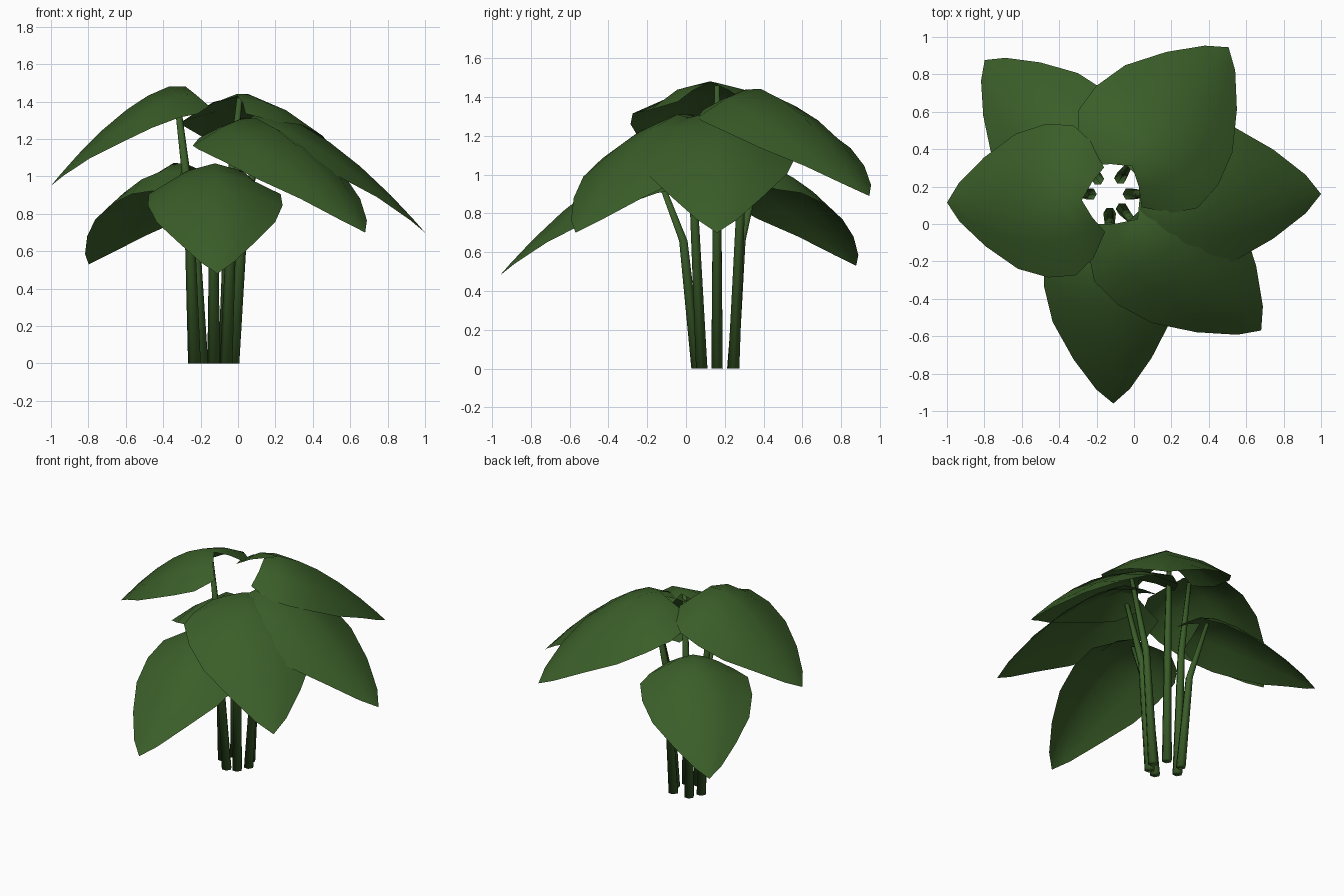
import bpy, bmesh, math
from mathutils import Vector

if "Cube" in bpy.data.objects:
    bpy.data.objects.remove(bpy.data.objects["Cube"])

green = bpy.data.materials.new("leaf green")
green.diffuse_color = (0.043, 0.112, 0.022, 1)
green.use_nodes = True
green.node_tree.nodes["Principled BSDF"].inputs["Base Color"].default_value = green.diffuse_color

CX, CY = -0.13, 0.16
# spine position, edge position (fraction of length), edge half width (fraction)
ROWS = [(.11, -.04, .42), (.22, .04, .76), (.36, .16, .98), (.50, .34, 1.0),
        (.66, .54, .88), (.82, .75, .58), (.94, .92, .25), (1, 1, 0)]


def make_object(name, bm):
    me = bpy.data.meshes.new(name)
    bm.to_mesh(me)
    bm.free()
    me.materials.append(green)
    for p in me.polygons:
        p.use_smooth = True
    ob = bpy.data.objects.new(name, me)
    bpy.context.collection.objects.link(ob)
    return ob


def place(angle, r, side, z, cy):
    a = math.radians(angle)
    return Vector((CX + r * math.cos(a) - side * math.sin(a),
                   cy + r * math.sin(a) + side * math.cos(a), z))


def leaf(name, angle, r0, r1, half, top, tip, cy=CY):
    """Heart-shaped drooping leaf: notch at the stem, point at the tip."""
    bm = bmesh.new()
    rows = []
    for s, e, w in ROWS:
        row = []
        for k in (-1, -.55, 0, .55, 1):
            f = abs(k)
            t = s + (e - s) * f ** 1.3
            width = w * k
            q = max(0, (t - .16) / .84)
            z = top - (top - tip) * q ** 1.55 - .18 * abs(width) ** 1.45
            z -= .35 * max(0, .14 - t)      # rim by the stem turns down
            row.append(bm.verts.new(place(angle, r0 + (r1 - r0) * t, half * width, z, cy)))
            if w == 0:
                break
        rows.append(row)
    for a, b in zip(rows, rows[1:]):
        for i in range(4):
            if len(b) == 1:
                bm.faces.new((a[i + 1], a[i], b[0]))
            else:
                bm.faces.new((a[i + 1], a[i], b[i], b[i + 1]))
    bmesh.ops.recalc_face_normals(bm, faces=bm.faces)
    if sum(f.normal.z for f in bm.faces) < 0:
        bmesh.ops.reverse_faces(bm, faces=bm.faces)
    make_object(name, bm)


def stem(name, angle, r_top, top):
    """Tapered six-sided stalk with one bend, leaning outward."""
    bm = bmesh.new()
    path = [(.103, 0, .034), (.103 + (r_top - .103) * .32, top * .61, .025),
            (r_top, top - .03, .015)]
    rings = []
    for r, z, rad in path:
        c = place(angle, r, 0, z, CY)
        rings.append([bm.verts.new(c + Vector((rad * math.cos(i * math.pi / 3),
                                               rad * math.sin(i * math.pi / 3), 0)))
                      for i in range(6)])
    for a, b in zip(rings, rings[1:]):
        for i in range(6):
            j = (i + 1) % 6
            bm.faces.new((a[i], a[j], b[j], b[i]))
    bm.faces.new(rings[0][::-1])
    bm.faces.new(rings[-1])
    make_object(name, bm)


# name, angle, lobe radius, tip radius, half width, top height, tip height, stem angle
LEAVES = [("east", 0, .11, 1.13, .41, 1.34, .70, 0),
          ("northeast", 51, .09, 1.01, .42, 1.45, .89, 56),
          ("northwest", 133, .13, .98, .36, 1.08, .53, 128),
          ("west", 181, .06, .87, .41, 1.49, .95, 180),
          ("south", 271, .16, 1.12, .36, 1.08, .48, 270),
          ("southeast", -42, .09, 1.09, .41, 1.32, .70, -50)]
for n, ang, r0, r1, half, top, tip, sa in LEAVES:
    leaf(n + "_leaf", ang, r0, r1, half, top, tip, .13 if n == "west" else CY)
    stem(n + "_stem", sa, r0 + .15 * (r1 - r0) + .02, top)
